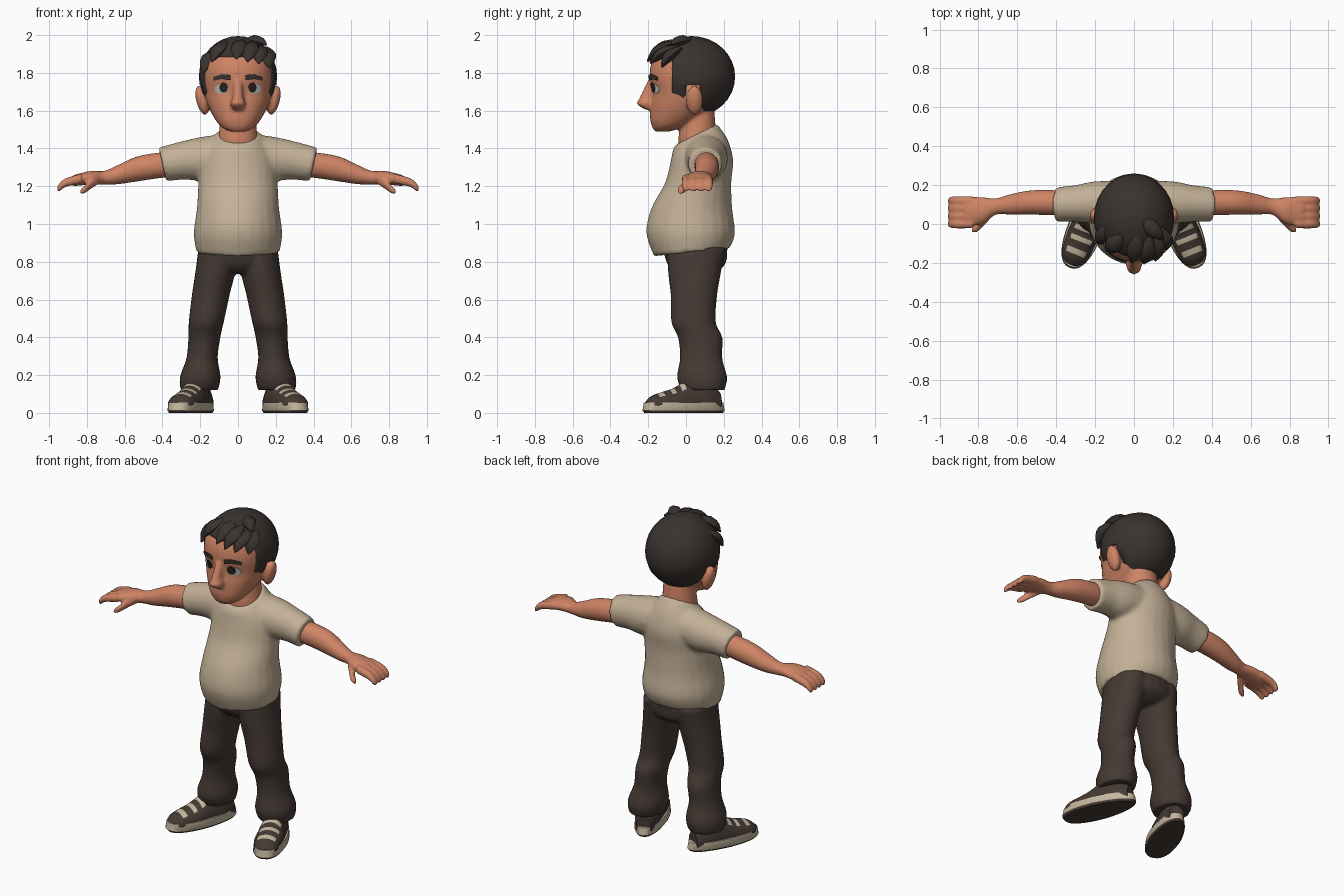
import bpy, bmesh, math
from mathutils import Matrix, Vector
from mathutils.bvhtree import BVHTree

cube = bpy.data.objects.get("Cube")
if cube:
    bpy.data.objects.remove(cube)


def material(name, *rgb):
    m = bpy.data.materials.new(name)
    m.use_nodes = True
    m.diffuse_color = (*rgb, 1)
    m.node_tree.nodes["Principled BSDF"].inputs["Base Color"].default_value = (*rgb, 1)
    return m


skin = material("skin", .62, .23, .13)
cloth = material("beige cloth", .55, .44, .31)
trouser = material("dark brown cloth", .06, .042, .034)
hair_mat = material("dark hair", .042, .033, .029)
rubber = material("cream rubber", .56, .47, .34)
eye_white = material("eye white", .5, .52, .48)
pupil_mat = material("eye dark", .02, .016, .014)


def spline(rings, steps):
    """Catmull-Rom interpolation between cross-sections."""
    rings = [tuple(r) + (0,) * (6 - len(r)) for r in rings]
    out = []
    for i in range(len(rings) - 1):
        a, b, c, d = (rings[min(max(i + k, 0), len(rings) - 1)] for k in (-1, 0, 1, 2))
        for s in range(steps):
            t = s / steps
            out.append([q + t / 2 * (r - p + t * (2 * p - 5 * q + 4 * r - s4 + t * (3 * (q - r) + s4 - p)))
                        for p, q, r, s4 in zip(a, b, c, d)])
    return out + [rings[-1]]


def loft(bm, rings, axis="z", seg=24, power=2, steps=4):
    """Rings are (position, centre a, centre b, radius a, radius b, tilt)."""
    loops = []
    for t, a, b, ra, rb, tilt in spline(rings, steps):
        loop = []
        for k in range(seg):
            ang = math.tau * k / seg
            c, s = (math.copysign(abs(f) ** (2 / power), f) for f in (math.cos(ang), math.sin(ang)))
            u, v, w = a + ra * c, b + rb * s, t + tilt * s
            loop.append(bm.verts.new({"x": (w, u, v), "y": (u, w, v), "z": (u, v, w)}[axis]))
        loops.append(loop)
    for lo, hi in zip(loops, loops[1:]):
        for k in range(seg):
            n = (k + 1) % seg
            bm.faces.new((lo[k], lo[n], hi[n], hi[k]))
    bm.faces.new(loops[0][::-1])
    bm.faces.new(loops[-1])


def ball(bm, centre, size, turn=Matrix(), detail=16):
    m = Matrix.Translation(centre) @ turn @ Matrix.Diagonal((*size, 1))
    return bmesh.ops.create_uvsphere(bm, u_segments=detail, v_segments=detail // 2 + 2, radius=1, matrix=m)


def finish(bm, name, mats, mirror=False, voxel=0, rounds=4, sharp=45):
    bmesh.ops.recalc_face_normals(bm, faces=bm.faces)
    mesh = bpy.data.meshes.new(name)
    bm.to_mesh(mesh)
    bm.free()
    for m in mats:
        mesh.materials.append(m)
    mesh.shade_smooth()
    mesh.set_sharp_from_angle(angle=math.radians(sharp))
    ob = bpy.data.objects.new(name, mesh)
    bpy.context.collection.objects.link(ob)
    if voxel:
        r = ob.modifiers.new("blend", "REMESH")
        r.mode, r.voxel_size, r.use_smooth_shade = "VOXEL", voxel, True
        s = ob.modifiers.new("relax", "SMOOTH")
        s.factor, s.iterations = .5, rounds
    if mirror:
        ob.modifiers.new("mirror", "MIRROR").use_mirror_merge = False
    return ob


# Shirt: belly and chest with a tilted collar, plus two sleeves blended in
bm = bmesh.new()
loft(bm, [(.85, 0, .03, .22, .2, .02), (.95, 0, .025, .235, .235), (1.08, 0, .03, .218, .215),
          (1.22, 0, .065, .21, .175), (1.34, 0, .085, .2, .165), (1.42, 0, .075, .16, .145, .03),
          (1.475, 0, .055, .11, .11, .055)])
for side in (1, -1):
    loft(bm, [(side * x, y, z, ry, rz, side * t) for x, y, z, ry, rz, t in (
        (.06, .1, 1.36, .12, .12, 0), (.2, .11, 1.345, .11, .115, 0),
        (.3, .105, 1.335, .095, .1, .01), (.4, .1, 1.315, .09, .09, .02))], "x")
finish(bm, "shirt", [cloth], voxel=.013, rounds=5)

# Arm with palm, curled fingers and thumb
bm = bmesh.new()
loft(bm, [(.3, .1, 1.32, .06, .065), (.42, .11, 1.31, .065, .068), (.54, .11, 1.29, .062, .066),
          (.64, .1, 1.26, .052, .05), (.71, .09, 1.245, .042, .036), (.78, .07, 1.245, .068, .036),
          (.87, .062, 1.23, .08, .03)], "x")
for i in range(4):
    y = .12 - .04 * i
    loft(bm, [(.83, y, 1.24, .023, .026), (.91, y, 1.22, .024, .024),
              (.945, y, 1.195, .021, .022), (.958, y, 1.18, .01, .012)], "x", seg=12)
loft(bm, [(.74, .05, 1.235, .025, .025), (.78, .01, 1.21, .027, .026),
          (.81, -.02, 1.185, .023, .022), (.835, -.03, 1.17, .012, .012)], "x", seg=12)
finish(bm, "arms", [skin], mirror=True, voxel=.008)

# Trousers: hips and two legs with rumpled knees and cuffs
bm = bmesh.new()
loft(bm, [(.74, 0, .045, .06, .1), (.79, 0, .055, .2, .155), (.9, 0, .045, .21, .175)])
for side in (1, -1):
    loft(bm, [(z, side * x, y, rx, ry) for z, x, y, rx, ry in (
        (.12, .205, .09, .1, .115), (.19, .2, .085, .108, .133), (.29, .19, .08, .083, .112),
        (.4, .178, .075, .085, .118), (.48, .168, .04, .093, .118), (.62, .145, .042, .1, .123),
        (.74, .122, .045, .105, .14), (.87, .11, .055, .1, .155))])
finish(bm, "trousers", [trouser], voxel=.012, rounds=3)

# Shoes, built straight and then turned outwards
place = Matrix.Translation((.245, -.012, 0)) @ Matrix.Rotation(math.radians(22), 4, "Z")
bm = bmesh.new()
loft(bm, [(0, 0, 0, .083, .22), (.012, 0, 0, .092, .23), (.055, 0, 0, .088, .222)], power=2.4, seg=32, steps=1)
bm.normal_update()
for f in bm.faces:
    f.material_index = int(f.normal.z < -.5)
for v in bm.verts:
    v.co.x *= 1 - max(v.co.y, 0)
bm.transform(place)
finish(bm, "shoe_soles", [rubber, trouser], mirror=True)

bm = bmesh.new()
loft(bm, [(-.212, 0, .045, .03, .015), (-.17, 0, .045, .068, .05), (-.06, 0, .045, .08, .085),
          (.02, 0, .045, .076, .125), (.12, 0, .045, .068, .13), (.2, 0, .045, .045, .07)], "y")
for v in bm.verts:
    v.co.z = max(v.co.z, .03)
bands = [(-.155, -.125), (-.085, -.06), (-.03, -.005)]
for edge in sum(bands, ()):
    bmesh.ops.bisect_plane(bm, geom=bm.verts[:] + bm.edges[:] + bm.faces[:],
                           plane_co=(0, edge, 0), plane_no=(0, 1, 0))
for f in bm.faces:
    c = f.calc_center_median()
    f.material_index = int(abs(c.x) < .055 and c.z > .06 and any(a < c.y < b for a, b in bands))
bm.transform(place)
finish(bm, "shoe_uppers", [trouser, rubber], mirror=True)

# Head, with neck, nose and ears blended into the face
bm = bmesh.new()
loft(bm, [(1.49, 0, -.125, .045, .04), (1.515, 0, -.095, .09, .085), (1.56, 0, -.06, .125, .13),
          (1.63, 0, -.015, .16, .172), (1.7, 0, .0, .178, .178), (1.78, 0, .005, .187, .198),
          (1.86, 0, .015, .178, .195), (1.92, 0, .02, .135, .15), (1.96, 0, .02, .05, .06)], power=2.2, seg=32)
face = BVHTree.FromBMesh(bm)
loft(bm, [(1.36, 0, .06, .11, .09), (1.46, 0, .06, .103, .1), (1.6, 0, .07, .09, .08)])
loft(bm, [(1.605, 0, -.19, .024, .025), (1.635, 0, -.21, .042, .05), (1.67, 0, -.2, .03, .045),
          (1.76, 0, -.18, .02, .022)], seg=16)
for side in (1, -1):
    ball(bm, (side * .19, .045, 1.655), (.032, .045, .08), Matrix.Rotation(side * .25, 4, "Y"))
finish(bm, "head", [skin], voxel=.01, rounds=3)


# Painted face pieces: thin plates laid on the face
def plate(name, mat, x, z, outline, lift):
    bm = bmesh.new()
    rim = []
    for dx, dz in outline:
        hit = face.ray_cast(Vector((x + dx, -1, z + dz)), Vector((0, 1, 0)))[0]
        rim.append(bm.verts.new(hit - Vector((0, lift, 0))))
    bm.faces.new(rim)
    bmesh.ops.triangulate(bm, faces=bm.faces)
    solid = bmesh.ops.extrude_face_region(bm, geom=bm.faces[:])["geom"]
    bmesh.ops.translate(bm, vec=(0, -.004, 0), verts=[v for v in solid if isinstance(v, bmesh.types.BMVert)])
    finish(bm, name, [mat], mirror=True)


def oval(rx, rz):
    return [(rx * math.cos(k * math.tau / 14), rz * math.sin(k * math.tau / 14)) for k in range(14)]


plate("eye_whites", eye_white, .088, 1.715, oval(.036, .026), .002)
plate("pupils", pupil_mat, .076, 1.722, oval(.022, .027), .006)
plate("eyebrows", hair_mat, .085, 1.775,
      [(-.045, -.014), (0, -.008), (.045, -.016), (.045, .004), (0, .018), (-.045, .014)], .005)

# Hair cap, trimmed along the hairline and around the ears
bm = bmesh.new()
ball(bm, (0, .03, 1.78), (.207, .23, .215), detail=28)
trims = [((0, -.075, 0), (0, 1, 0)), ((0, 0, 1.885), (0, 0, 1)), ((0, .075, 0), (0, 1, 0)),
         ((0, 0, 1.64), (0, 0, 1)), ((0, .0, 0), (0, 1, 0)), ((0, 0, 1.735), (0, 0, 1))]
for co, no in trims:
    bmesh.ops.bisect_plane(bm, geom=bm.verts[:] + bm.edges[:] + bm.faces[:], plane_co=co, plane_no=no)


def covered(c):
    sideburn = -.075 < c.y < 0 and c.z > 1.64
    return c.z > 1.885 or c.y > .075 or sideburn or (c.y > -.075 and c.z > 1.735)


bmesh.ops.delete(bm, geom=[f for f in bm.faces if not covered(f.calc_center_median())], context="FACES")
cap = finish(bm, "hair_cap", [hair_mat])
shell = cap.modifiers.new("thickness", "SOLIDIFY")
shell.thickness, shell.offset = .03, -1

# Swept fringe locks: root, tip and width
bm = bmesh.new()
locks = [((.02, -.06, 1.96), (-.01, -.2, 1.875), .045), ((.08, -.08, 1.95), (.05, -.205, 1.86), .045),
         ((.12, -.06, 1.93), (.11, -.19, 1.85), .045), ((.15, -.04, 1.92), (.165, -.13, 1.83), .045),
         ((-.07, -.07, 1.95), (-.14, -.14, 1.86), .045), ((-.14, -.02, 1.9), (-.185, -.1, 1.8), .04),
         ((.05, .02, 1.965), (.15, -.08, 1.95), .04)]
for root, tip, width in locks:
    root, tip = Vector(root), Vector(tip)
    turn = (tip - root).to_track_quat("Z", "Y").to_matrix().to_4x4()
    size = (tip - root).length
    part = bmesh.new()
    loft(part, [(-.02, 0, 0, .01, .01), (size * .3, 0, .012, width, .028),
                (size * .7, 0, .012, width * .75, .022), (size, 0, 0, .004, .004)], seg=8, steps=2)
    part.transform(Matrix.Translation(root) @ turn)
    temp = bpy.data.meshes.new("lock")
    part.to_mesh(temp)
    part.free()
    bm.from_mesh(temp)
    bpy.data.meshes.remove(temp)
finish(bm, "hair_fringe", [hair_mat])
